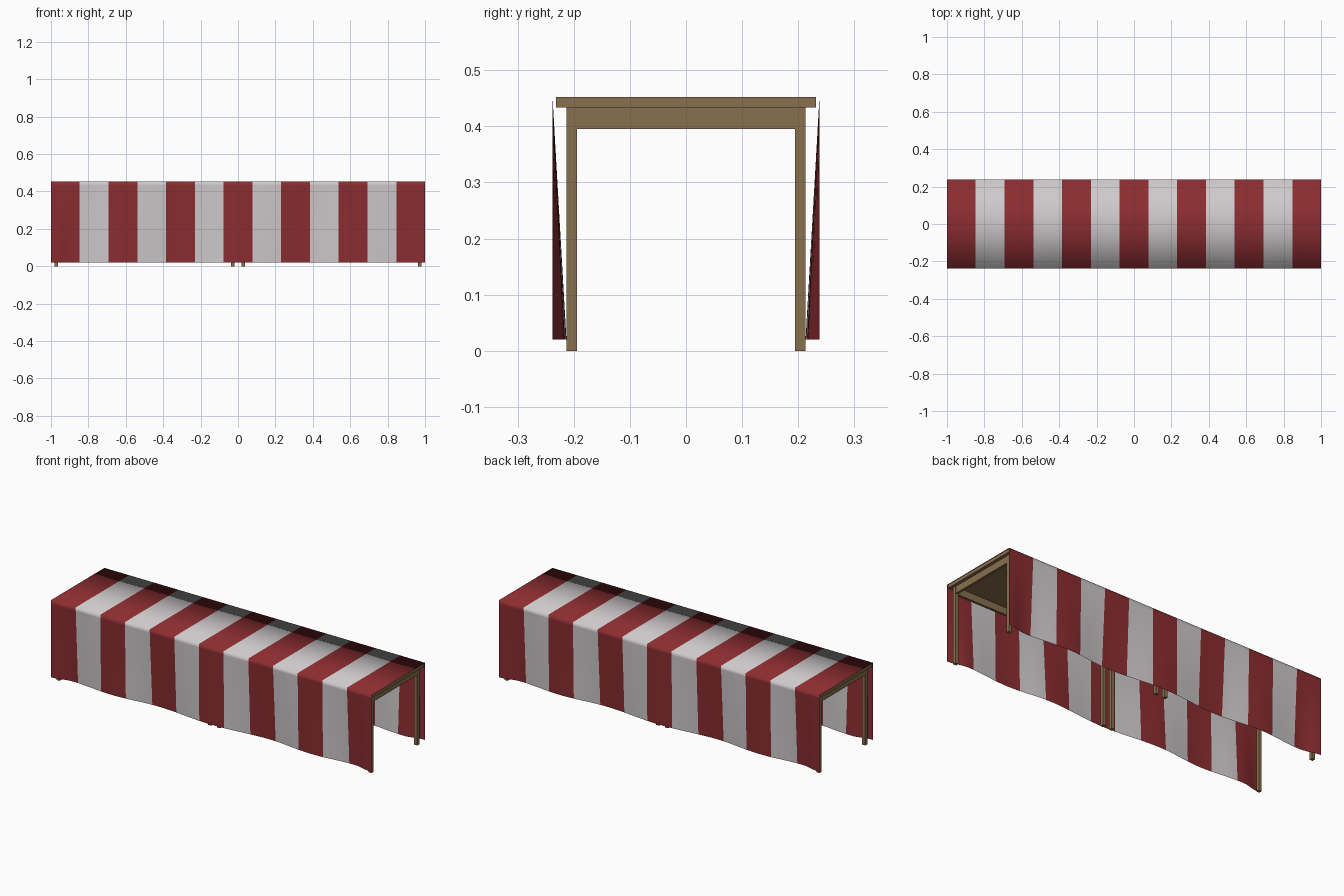
import bpy, bmesh, math

if "Cube" in bpy.data.objects:
    bpy.data.objects.remove(bpy.data.objects["Cube"])


def material(name, rgb):
    m = bpy.data.materials.new(name)
    m.diffuse_color = (*rgb, 1)
    m.use_nodes = True
    m.node_tree.nodes["Principled BSDF"].inputs["Base Color"].default_value = m.diffuse_color
    return m


WOOD = material("brown wood", (0.25, 0.16, 0.075))
RED = material("red cloth", (0.26, 0.026, 0.03))
WHITE = material("white cloth", (0.62, 0.59, 0.60))


def box(name, lo, hi):
    """Box between two corners."""
    bm = bmesh.new()
    bmesh.ops.create_cube(bm, size=1)
    for v in bm.verts:
        v.co = [lo[i] + (v.co[i] + 0.5) * (hi[i] - lo[i]) for i in range(3)]
    me = bpy.data.meshes.new(name)
    bm.to_mesh(me)
    bm.free()
    ob = bpy.data.objects.new(name, me)
    me.materials.append(WOOD)
    bpy.context.collection.objects.link(ob)


# Two identical tables end to end
LEG = 0.019
for side, cx in (("left", -0.5), ("right", 0.5)):
    lx, ly = 0.482, 0.213          # outer corner of the leg frame
    box(side + "_table_top", (cx - 0.498, -0.232, 0.434), (cx + 0.498, 0.232, 0.4525))
    for s in (-1, 1):
        # long and short aprons
        y0, y1 = sorted((s * (ly - 0.002), s * (ly - 0.016)))
        box(side + "_long_apron", (cx - lx + LEG, y0, 0.395), (cx + lx - LEG, y1, 0.434))
        x0, x1 = sorted((cx + s * (lx - 0.002), cx + s * (lx - 0.016)))
        box(side + "_short_apron", (x0, -ly + LEG, 0.395), (x1, ly - LEG, 0.434))
        # legs
        for t in (-1, 1):
            xa, xb = sorted((cx + s * lx, cx + s * (lx - LEG)))
            ya, yb = sorted((t * ly, t * (ly - LEG)))
            box(side + "_leg", (xa, ya, 0), (xb, yb, 0.434))

# Striped cloth: cross-section swept along x, hem folding inward in waves
STRIPES, SUB = 13, 6
HALF, TOP, HEM = 0.238, 0.4545, 0.02
KEYS = [(0, 0), (0.35, 0.025), (0.62, 0.003), (0.88, 0.022), (1, 0)]


def fold(x):
    """Inward depth of the hem at x, eased between key folds."""
    x = min(abs(x), 1)
    for (xa, a), (xb, b) in zip(KEYS, KEYS[1:]):
        if x <= xb:
            t = (x - xa) / (xb - xa)
            return a + (b - a) * (1 - math.cos(math.pi * t)) / 2


levels = [0, 0.25, 0.5, 0.75, 0.95, 1]      # hem to table edge
section = [(-1, k) for k in levels] + [(0, 1)] + [(1, k) for k in reversed(levels)]
bm = bmesh.new()
rows = []
n = STRIPES * SUB
for i in range(n + 1):
    x = -1 + 2 * i / n
    rows.append([bm.verts.new((x, s * (HALF - fold(x) * (1 - k)), HEM + k * (TOP - HEM)))
                 for s, k in section])
for i in range(n):
    for j in range(len(section) - 1):
        f = bm.faces.new((rows[i][j], rows[i + 1][j], rows[i + 1][j + 1], rows[i][j + 1]))
        f.material_index = (i // SUB) % 2     # alternating stripes
        f.smooth = True
bm.normal_update()
me = bpy.data.meshes.new("striped_cloth")
bm.to_mesh(me)
bm.free()
me.materials.append(RED)
me.materials.append(WHITE)
bpy.context.collection.objects.link(bpy.data.objects.new("striped_cloth", me))
